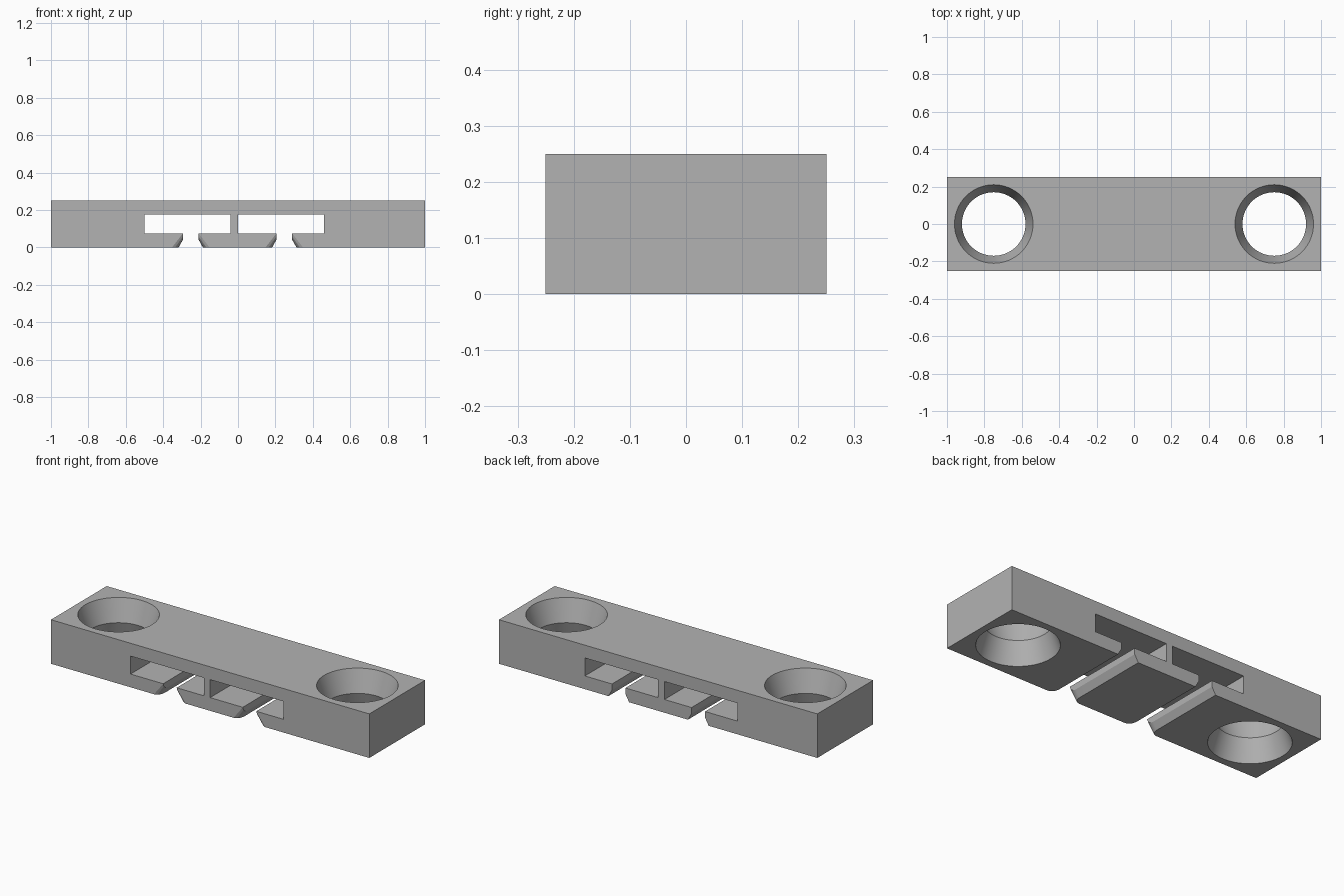
import bpy
import bmesh
import math

cube = bpy.data.objects.get("Cube")
if cube:
    bpy.data.objects.remove(cube, do_unlink=True)

grey = bpy.data.materials.new("plain_grey")
grey.use_nodes = True
colour = (0.45, 0.45, 0.45, 1)
grey.diffuse_color = colour
grey.node_tree.nodes["Principled BSDF"].inputs["Base Color"].default_value = colour


def make_object(name, bm):
    bmesh.ops.recalc_face_normals(bm, faces=bm.faces)
    mesh = bpy.data.meshes.new(name)
    bm.to_mesh(mesh)
    bm.free()
    mesh.materials.append(grey)
    obj = bpy.data.objects.new(name, mesh)
    bpy.context.collection.objects.link(obj)
    return obj


def loft(name, rings):
    """Skin a row of closed rings and cap both ends."""
    bm = bmesh.new()
    loops = [[bm.verts.new(p) for p in ring] for ring in rings]
    for a, b in zip(loops, loops[1:]):
        for i in range(len(a)):
            j = (i + 1) % len(a)
            bm.faces.new((a[i], a[j], b[j], b[i]))
    bm.faces.new(loops[0])
    bm.faces.new(loops[-1])
    return make_object(name, bm)


def box(name, x0, x1, y0, y1, z0, z1):
    return loft(name, [[(x0, y0, z), (x1, y0, z), (x1, y1, z), (x0, y1, z)]
                       for z in (z0, z1)])


def circle(x, radius, z, sides=64):
    return [(x + radius * math.cos(math.tau * i / sides),
             radius * math.sin(math.tau * i / sides), z) for i in range(sides)]


def neck_ring(x, y, flare):
    """Cross-section of the narrow opening; flare 1 is the wide front mouth."""
    top = 0.0425
    low = 0.065 + 0.035 * flare
    kink = 0.04 + 0.034 * flare
    half = [(top, 0.12), (top, kink), (low, 0), (low, -0.05)]
    outline = half + [(-w, z) for w, z in reversed(half)]
    return [(x + w, y, z) for w, z in outline]


body = box("mounting_bar", -1, 1, -0.25, 0.25, 0, 0.25)
cutters = []

# Double countersunk screw holes
for x in (-0.75, 0.75):
    rings = [circle(x, r, z) for r, z in
             ((0.218, -0.025), (0.17, 0.125), (0.218, 0.275))]
    cutters.append(loft("screw_hole_cutter", rings))

# Wide channels with a narrow, flared opening underneath
for x0, x1, neck in ((-0.5, -0.04, -0.2525), (0, 0.46, 0.2475)):
    cutters.append(box("channel_cutter", x0, x1, -0.4, 0.4, 0.075, 0.177))
    rings = [neck_ring(neck, -0.3, 1)]
    steps = 8
    for i in range(steps + 1):
        t = i / steps
        flare = 1 - math.sqrt(1 - (1 - t) ** 2)
        rings.append(neck_ring(neck, -0.25 + 0.05 * t, flare))
    rings.append(neck_ring(neck, 0.3, 0))
    cutters.append(loft("neck_cutter", rings))

# Cut everything out of the bar
bpy.context.view_layer.objects.active = body
body.select_set(True)
for cutter in cutters:
    mod = body.modifiers.new("cut", 'BOOLEAN')
    mod.operation = 'DIFFERENCE'
    mod.solver = 'EXACT'
    mod.object = cutter
    bpy.ops.object.modifier_apply(modifier=mod.name)
for cutter in cutters:
    bpy.data.objects.remove(cutter, do_unlink=True)

bpy.ops.object.select_all(action='DESELECT')
body.select_set(True)
bpy.context.view_layer.objects.active = body
bpy.ops.object.shade_smooth_by_angle(angle=math.radians(25))
